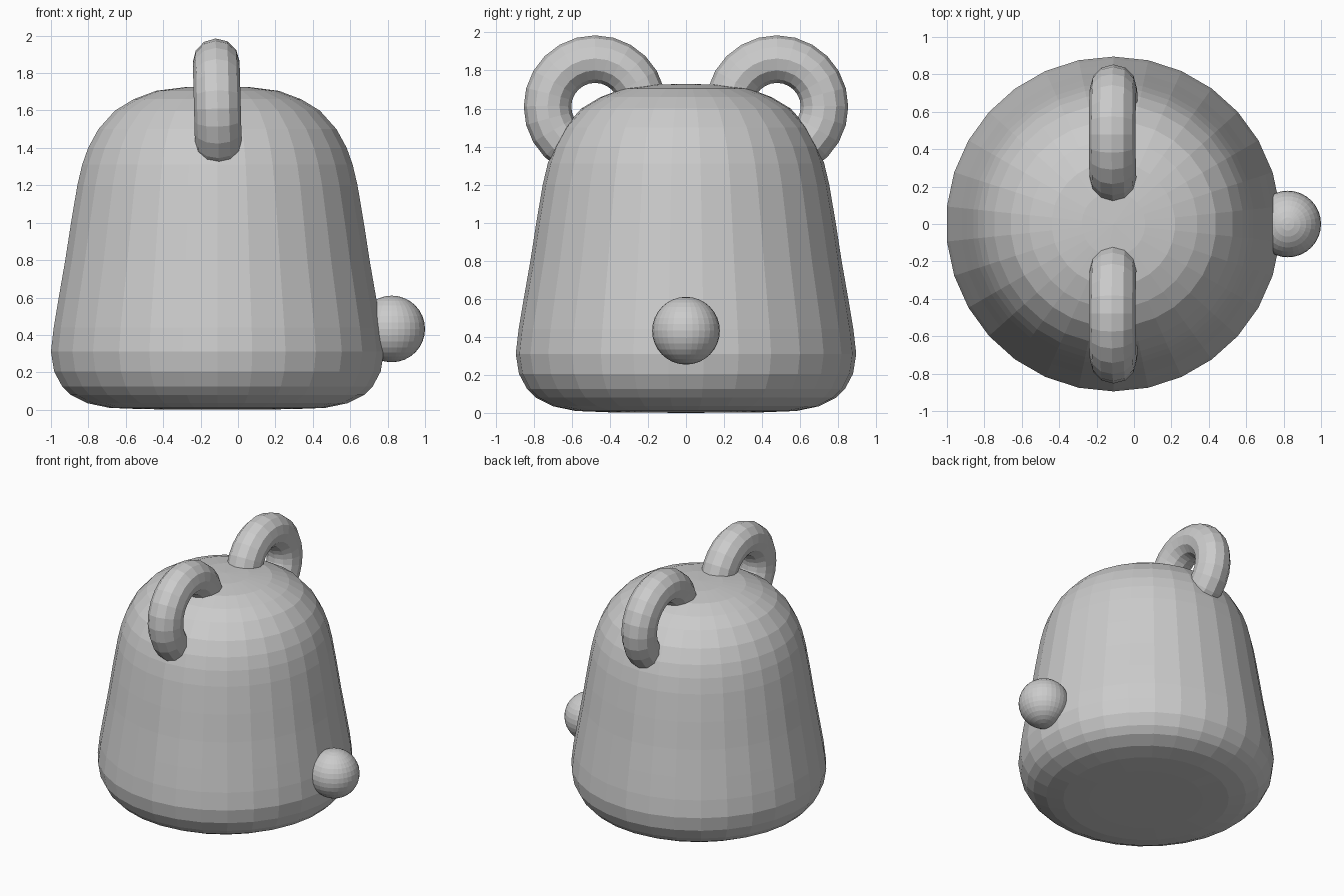
import bpy
import bmesh
import math

if "Cube" in bpy.data.objects:
    bpy.data.objects.remove(bpy.data.objects["Cube"])

BODY_X = -0.11
SIDES = 30


def lathe(name, profile, location):
    """Revolve a (radius, height) profile about z, closing both ends at a pole."""
    bm = bmesh.new()
    rings = []
    for r, z in profile:
        rings.append([bm.verts.new((r * math.cos(a), r * math.sin(a), z))
                      for a in (math.pi / 2 + math.tau * i / SIDES for i in range(SIDES))])
    bottom = bm.verts.new((0, 0, 0.0))
    top = bm.verts.new((0, 0, 1.73))
    for i in range(SIDES):
        j = (i + 1) % SIDES
        bm.faces.new((bottom, rings[0][j], rings[0][i]))
        bm.faces.new((top, rings[-1][i], rings[-1][j]))
        for low, high in zip(rings, rings[1:]):
            bm.faces.new((low[i], low[j], high[j], high[i]))
    mesh = bpy.data.meshes.new(name)
    bm.to_mesh(mesh)
    bm.free()
    obj = bpy.data.objects.new(name, mesh)
    obj.location = location
    bpy.context.collection.objects.link(obj)
    return obj


# Bell-shaped body with a rounded foot and domed top
body_profile = [
    (0.40, 0.003), (0.58, 0.01), (0.70, 0.035), (0.79, 0.08), (0.835, 0.125),
    (0.878, 0.205), (0.895, 0.31), (0.88, 0.44), (0.853, 0.60), (0.818, 0.80),
    (0.787, 1.00), (0.753, 1.20), (0.727, 1.31), (0.695, 1.40), (0.64, 1.50),
    (0.55, 1.60), (0.45, 1.66), (0.33, 1.705), (0.17, 1.725),
]
lathe("body", body_profile, (BODY_X, 0, 0))

# Pair of ring ears, standing upright across the top
for side, label in ((1, "back"), (-1, "front")):
    bpy.ops.mesh.primitive_torus_add(
        major_radius=0.25, minor_radius=0.125, major_segments=24, minor_segments=12,
        location=(BODY_X, 0.478 * side, 1.61),
        rotation=(0, math.radians(88.5), 0))
    bpy.context.object.name = label + "_ear_ring"

# Round knob low on the right side
bpy.ops.mesh.primitive_uv_sphere_add(
    segments=32, ring_count=16, radius=0.178, location=(0.822, 0, 0.432))
bpy.context.object.name = "side_knob"
